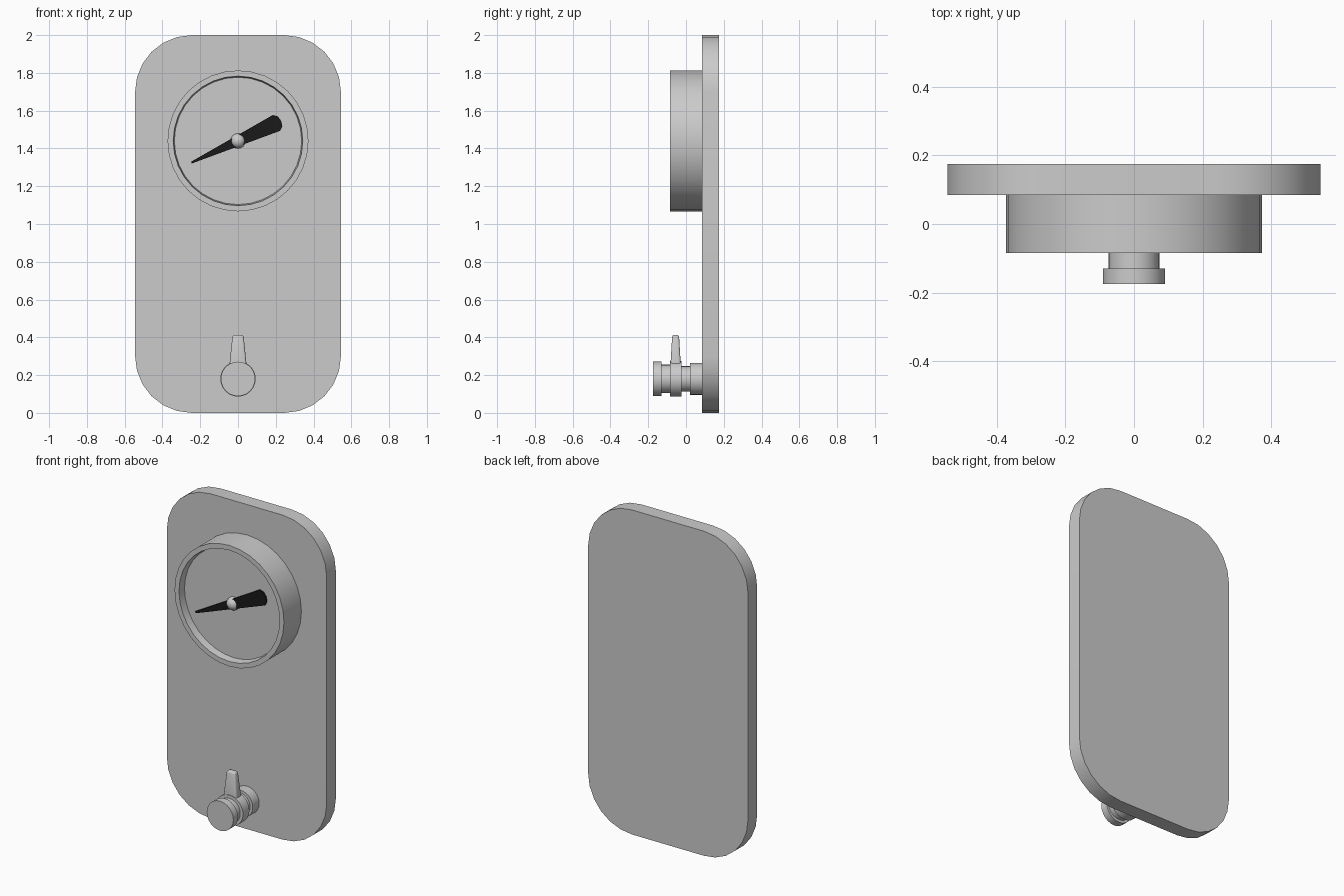
import bpy, bmesh
from math import sin, cos, pi, radians

if "Cube" in bpy.data.objects:
    bpy.data.objects.remove(bpy.data.objects["Cube"])


def finish(name, bm, smooth=True):
    bmesh.ops.recalc_face_normals(bm, faces=bm.faces)
    mesh = bpy.data.meshes.new(name)
    bm.to_mesh(mesh)
    bm.free()
    ob = bpy.data.objects.new(name, mesh)
    bpy.context.collection.objects.link(ob)
    if smooth:
        bpy.ops.object.select_all(action='DESELECT')
        ob.select_set(True)
        bpy.context.view_layer.objects.active = ob
        bpy.ops.object.shade_smooth_by_angle(angle=radians(35))
    return ob


def prism(name, outline, y0, y1):
    """Extrude an (x, z) outline from y0 to y1."""
    bm = bmesh.new()
    face = bm.faces.new([bm.verts.new((x, y0, z)) for x, z in outline])
    ext = bmesh.ops.extrude_face_region(bm, geom=[face])
    moved = [v for v in ext['geom'] if isinstance(v, bmesh.types.BMVert)]
    bmesh.ops.translate(bm, verts=moved, vec=(0, y1 - y0, 0))
    return finish(name, bm)


def lathe(name, profile, z, n=32):
    """Spin (radius, y) points around a y-parallel axis; radius 0 is a pole."""
    bm = bmesh.new()
    rings = []
    for r, y in profile:
        if r == 0:
            rings.append([bm.verts.new((0, y, z))] * n)
        else:
            rings.append([bm.verts.new((r * cos(2 * pi * i / n), y,
                                        z + r * sin(2 * pi * i / n)))
                          for i in range(n)])
    for a, b in zip(rings, rings[1:]):
        for i in range(n):
            j = (i + 1) % n
            quad = list(dict.fromkeys((a[i], a[j], b[j], b[i])))
            bm.faces.new(quad)
    return finish(name, bm)


# Backplate with rounded corners
W, R, SEG = 0.545, 0.30, 6
plate = []
for k, (cx, cz) in enumerate([(W - R, 2 - R), (R - W, 2 - R), (R - W, R), (W - R, R)]):
    for i in range(SEG + 1):
        a = pi / 2 * (k + i / SEG)
        plate.append((cx + R * cos(a), cz + R * sin(a)))
prism("backplate", plate, 0.085, 0.175)

# Gauge housing: drum, raised rim and recessed dial
GZ = 1.44
lathe("gauge_housing", [(0, 0.085), (0.373, 0.085), (0.373, -0.085),
                        (0.343, -0.085), (0.337, -0.04), (0, -0.04)], GZ)

# Needle, wide at the tail and pointed at the other end
black = bpy.data.materials.new("needle_black")
black.diffuse_color = (0.01, 0.01, 0.01, 1)
black.use_nodes = True
black.node_tree.nodes["Principled BSDF"].inputs["Base Color"].default_value = black.diffuse_color
ang = radians(25)
shape = [(-0.272, -0.005), (0.225, -0.046), (0.245, -0.03), (0.252, 0),
         (0.245, 0.03), (0.225, 0.046), (-0.272, 0.005)]
needle = prism("needle", [(u * cos(ang) - v * sin(ang),
                           GZ + u * sin(ang) + v * cos(ang)) for u, v in shape],
               -0.062, -0.05)
needle.data.materials.append(black)

# Domed needle pivot
dome = [(0.04 * cos(t * pi / 10), -0.044 - 0.038 * sin(t * pi / 10)) for t in range(5)]
lathe("needle_pivot", [(0, -0.038), (0.04, -0.038)] + dome + [(0, -0.082)], GZ, 16)

# Valve body: wall flange, stem, collar and front cap
VZ = 0.18
lathe("valve_body", [(0, 0.087), (0.085, 0.087), (0.085, 0.022), (0.067, 0.022),
                     (0.067, -0.03), (0.075, -0.03), (0.075, -0.13),
                     (0.091, -0.13), (0.091, -0.175), (0, -0.175)], VZ, 24)

# Lever: ring around the stem plus a tapered handle
lathe("lever_ring", [(0, -0.023), (0.094, -0.023), (0.094, -0.085), (0, -0.085)], VZ, 24)
bm = bmesh.new()
bmesh.ops.create_cube(bm, size=2)
for v in bm.verts:
    top = v.co.z > 0
    v.co = (v.co.x * (0.029 if top else 0.052),
            -0.055 + v.co.y * (0.018 if top else 0.031),
            0.413 if top else 0.19)
handle = finish("lever_handle", bm, False)
bev = handle.modifiers.new("rounding", 'BEVEL')
bev.width, bev.segments = 0.01, 3
for p in handle.data.polygons:
    p.use_smooth = True
